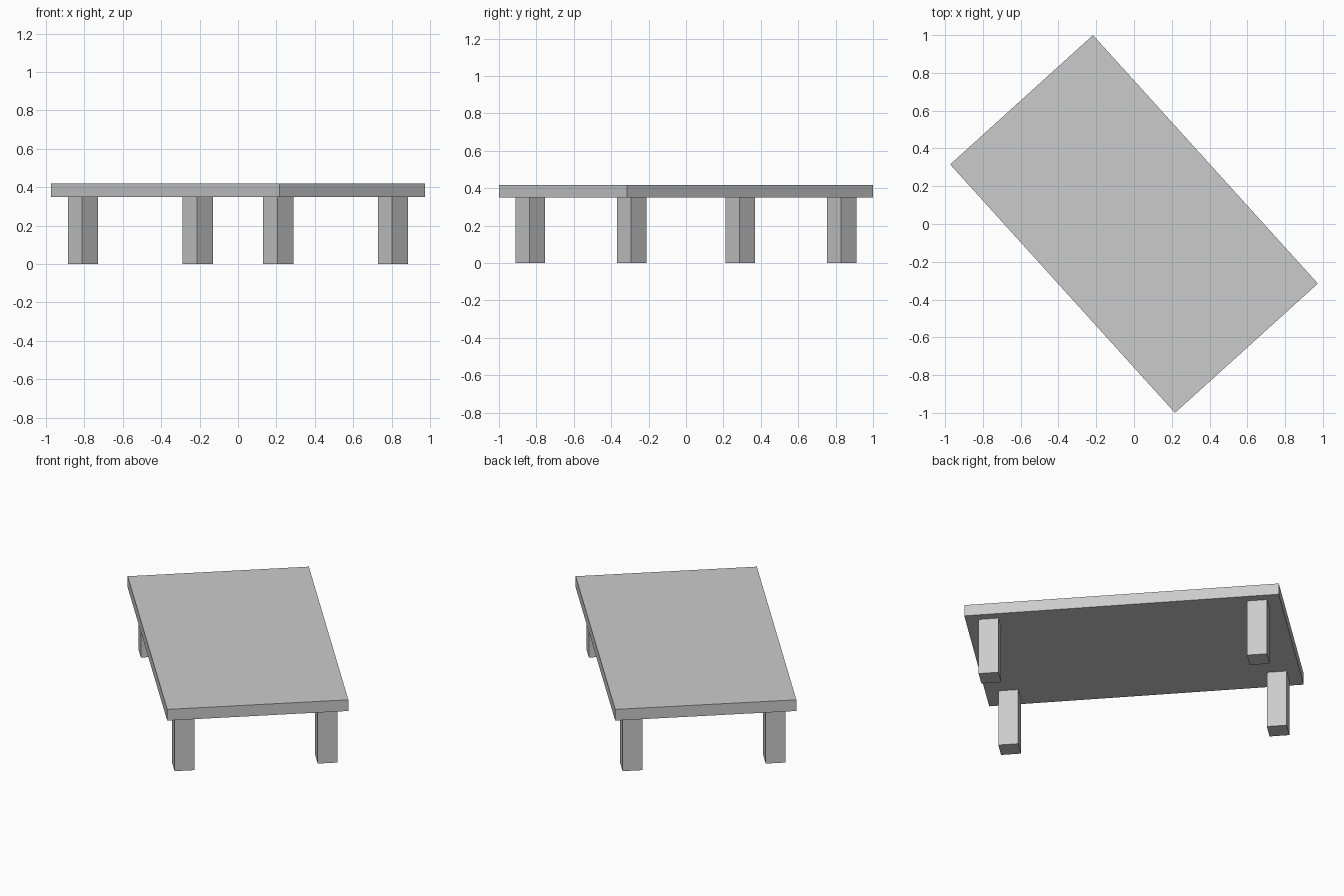
import bpy
from math import radians
from mathutils import Matrix

cube = bpy.data.objects.get("Cube")
if cube:
    bpy.data.objects.remove(cube, do_unlink=True)

# Single plain grey
grey = bpy.data.materials.new("light_grey")
grey.use_nodes = True
colour = (0.6, 0.6, 0.6, 1)
grey.diffuse_color = colour
grey.node_tree.nodes["Principled BSDF"].inputs["Base Color"].default_value = colour

# The whole table is turned about the vertical axis
TURN = Matrix.Rotation(radians(42.15), 4, "Z")
UNDERSIDE, TOP = 0.349, 0.418


def box(name, centre, size):
    """Box in the table's own axes, turned into place."""
    bpy.ops.mesh.primitive_cube_add(size=1)
    obj = bpy.context.object
    obj.name = name
    obj.data.transform(TURN @ Matrix.Translation(centre) @ Matrix.Diagonal((*size, 1)))
    obj.data.materials.append(grey)


# Slab top
box("table_top", (0, 0, (UNDERSIDE + TOP) / 2), (1.02, 1.774, TOP - UNDERSIDE))

# Four square legs, set in from the corners
for side, sx in (("left", 1), ("right", -1)):
    for end, sy in (("front", -1), ("back", 1)):
        box(f"{end}_{side}_leg", (sx * 0.403, sy * 0.757, UNDERSIDE / 2),
            (0.112, 0.112, UNDERSIDE))
